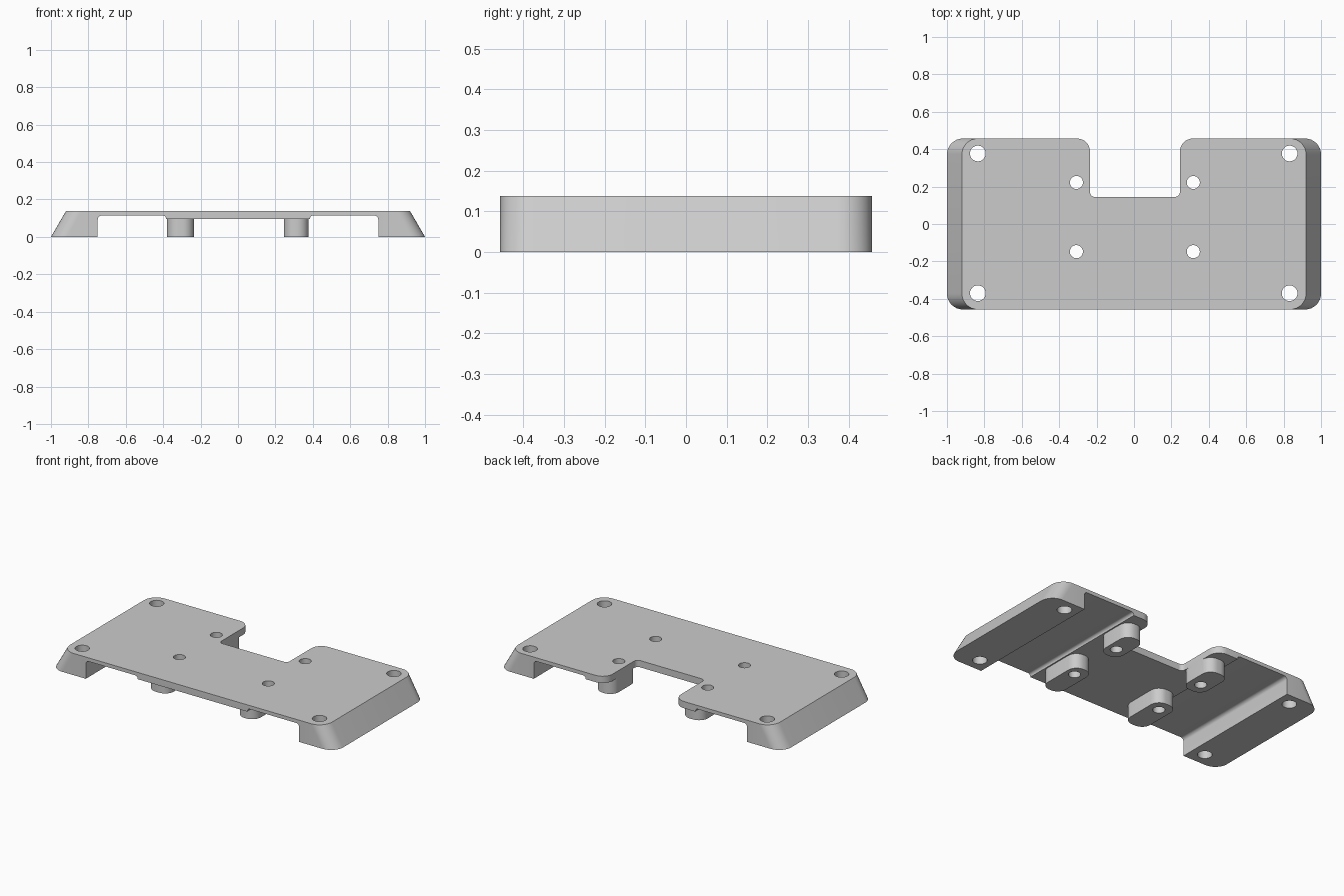
import bpy, bmesh, math
from mathutils import Vector

cube = bpy.data.objects.get("Cube")
if cube:
    bpy.data.objects.remove(cube, do_unlink=True)

HEIGHT = 0.138
HALF_DEPTH = 0.457

grey = bpy.data.materials.new("light grey plastic")
grey.use_nodes = True
grey.diffuse_color = (0.6, 0.6, 0.6, 1)
grey.node_tree.nodes["Principled BSDF"].inputs["Base Color"].default_value = (0.6, 0.6, 0.6, 1)


def rounded(corners, steps=8):
    """Round each (x, y, radius) corner of a right-angled outline."""
    points = []
    for i, (x, y, r) in enumerate(corners):
        p = Vector((x, y))
        if r == 0:
            points.append(p)
            continue
        a = (Vector(corners[i - 1][:2]) - p).normalized() * r
        b = (Vector(corners[(i + 1) % len(corners)][:2]) - p).normalized() * r
        for k in range(steps + 1):
            t = math.pi / 2 * k / steps
            points.append(p + a * (1 - math.sin(t)) + b * (1 - math.cos(t)))
    return points


def solid(name, lower, upper):
    """Closed solid between two matching loops."""
    bm = bmesh.new()
    lo = [bm.verts.new(p) for p in lower]
    hi = [bm.verts.new(p) for p in upper]
    bm.faces.new(lo)
    bm.faces.new(hi)
    for i in range(len(lo)):
        bm.faces.new((lo[i - 1], lo[i], hi[i], hi[i - 1]))
    bmesh.ops.recalc_face_normals(bm, faces=bm.faces)
    mesh = bpy.data.meshes.new(name)
    bm.to_mesh(mesh)
    bm.free()
    mesh.materials.append(grey)
    obj = bpy.data.objects.new(name, mesh)
    bpy.context.collection.objects.link(obj)
    return obj


def prism(name, outline, z0, z1):
    return solid(name, [(p.x, p.y, z0) for p in outline], [(p.x, p.y, z1) for p in outline])


def combine(target, tool, operation):
    mod = target.modifiers.new(operation, "BOOLEAN")
    mod.operation = operation
    mod.solver = "EXACT"
    mod.object = tool
    bpy.context.view_layer.objects.active = target
    bpy.ops.object.modifier_apply(modifier=mod.name)
    bpy.data.objects.remove(tool, do_unlink=True)


# Notched plate whose two ends flare outward toward the ground
D = HALF_DEPTH
outline = rounded([
    (-0.92, -D, 0.085), (0.92, -D, 0.085), (0.92, D, 0.085),
    (0.245, D, 0.07), (0.245, 0.145, 0.025), (-0.235, 0.145, 0.025),
    (-0.235, D, 0.07), (-0.92, D, 0.085)])


def flare(p):
    return p.x + (math.copysign(0.08, p.x) if abs(p.x) > 0.8 else 0)


plate = solid("mounting_plate", [(flare(p), p.y, 0) for p in outline],
              [(p.x, p.y, HEIGHT) for p in outline])

# Hollow underside, leaving a foot at each end and a thicker middle
tunnel = rounded([
    (-0.75, -0.1, 0), (0.75, -0.1, 0), (0.75, 0.115, 0.022),
    (0.385, 0.115, 0.018), (0.385, 0.095, 0), (-0.385, 0.095, 0),
    (-0.385, 0.115, 0.018), (-0.75, 0.115, 0.022)], steps=6)
combine(plate, solid("underside_cutter", [(p.x, -0.6, p.y) for p in tunnel],
                     [(p.x, 0.6, p.y) for p in tunnel]), "DIFFERENCE")

# Rounded standoffs under the plate
for x0, x1 in ((-0.38, -0.235), (0.245, 0.377)):
    for y0, y1 in ((-0.37, -0.07), (0.14, 0.385)):
        r = 0.06
        shape = rounded([(x0, y0, r), (x1, y0, r), (x1, y1, r), (x0, y1, r)])
        combine(plate, prism("standoff", shape, 0, 0.105), "UNION")


# Screw holes through the feet and the standoffs
def drill(x, y, radius):
    circle = [Vector((x + radius * math.cos(math.tau * k / 32),
                      y + radius * math.sin(math.tau * k / 32))) for k in range(32)]
    combine(plate, prism("hole_cutter", circle, -0.1, 0.3), "DIFFERENCE")


for x in (-0.835, 0.832):
    for y in (-0.37, 0.377):
        drill(x, y, 0.042)
for x in (-0.308, 0.317):
    for y in (-0.148, 0.222):
        drill(x, y, 0.035)

bpy.ops.object.select_all(action="DESELECT")
plate.select_set(True)
bpy.context.view_layer.objects.active = plate
bpy.ops.object.shade_smooth_by_angle(angle=math.radians(30))
